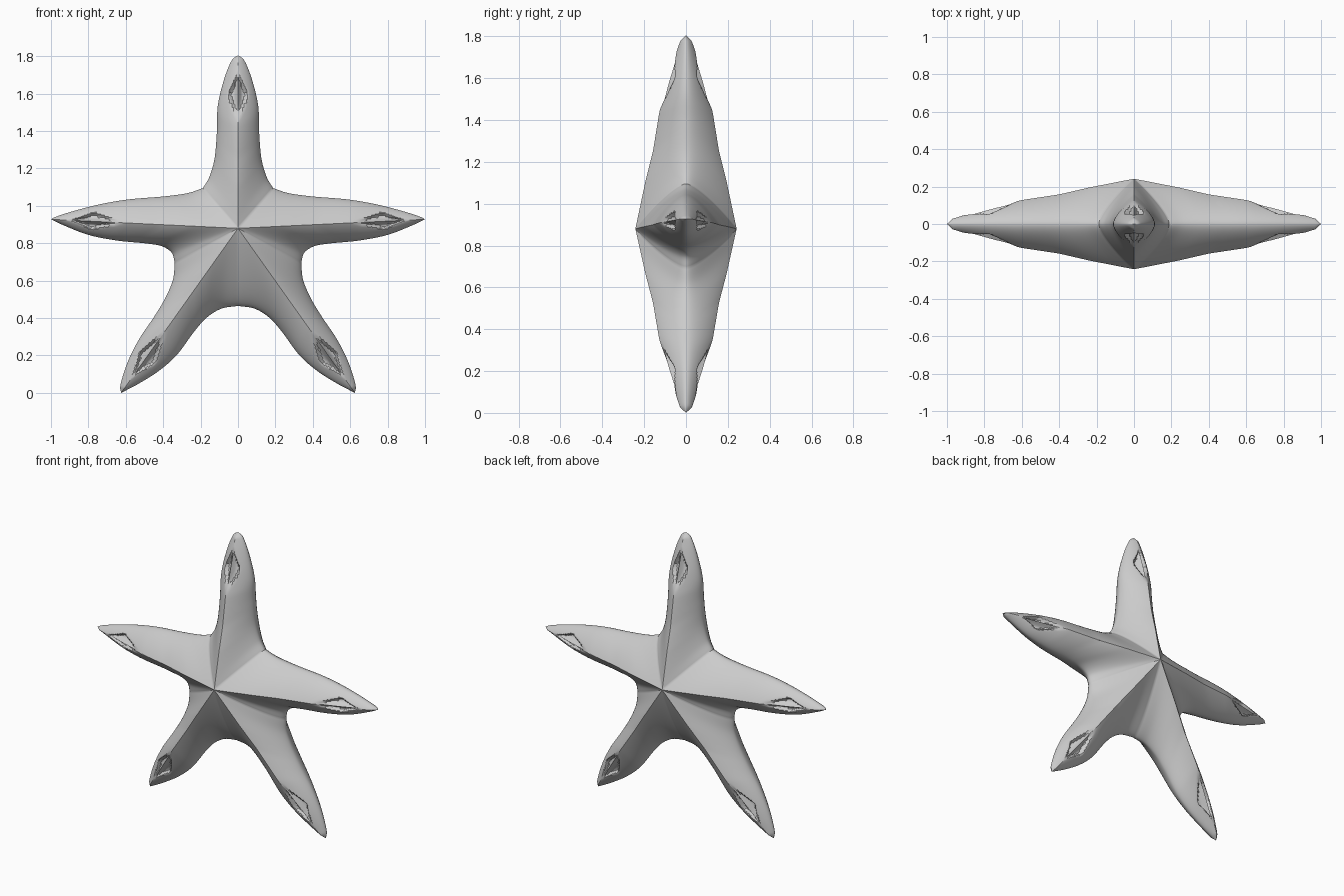
import bpy, bmesh, math
from mathutils import Vector

if "Cube" in bpy.data.objects:
    bpy.data.objects.remove(bpy.data.objects["Cube"])

CENTRE = Vector((0, 0.885))
N, J = 60, 20  # stations along an arm, steps from ridge to rim

# Rim of each half arm (x, z), from the notch between arms out to the tip
HALF_ARMS = [
    # upright arm
    [(.188, 1.10), (.153, 1.16), (.125, 1.26), (.113, 1.40), (.108, 1.54), (.075, 1.68), (.035, 1.78), (0, 1.81)],
    # side arm, upper and lower rim
    [(.188, 1.10), (.27, 1.073), (.40, 1.055), (.58, 1.04), (.73, 1.015), (.87, .98), (.97, .948), (1, .933)],
    [(.338, .70), (.355, .755), (.41, .79), (.50, .805), (.65, .82), (.80, .85), (.93, .90), (1, .933)],
    # leg, outer and inner rim
    [(.338, .70), (.348, .61), (.39, .51), (.45, .41), (.53, .29), (.59, .17), (.628, .05), (.625, .005)],
    [(0, .47), (.09, .455), (.17, .405), (.24, .325), (.325, .21), (.42, .125), (.53, .055), (.625, .005)],
]
# Ridge height against distance along the arm
RIDGE = [(0, .242), (.24, .195), (.4, .158), (.6, .128), (.75, .092), (.9, .05), (.97, .028), (1, 0)]


def lerp_table(table, x):
    for (x0, y0), (x1, y1) in zip(table, table[1:]):
        if x <= x1:
            return y0 + (y1 - y0) * (x - x0) / (x1 - x0)
    return table[-1][1]


def spline(pts, u):
    """Catmull-Rom through the points, u from 0 to 1."""
    p = [Vector(q) for q in pts]
    p = [2 * p[0] - p[1]] + p + [2 * p[-1] - p[-2]]
    k = u * (len(pts) - 1)
    i = min(int(k), len(pts) - 2)
    t = k - i
    a, b, c, d = p[i:i + 4]
    return .5 * (2 * b + (c - a) * t + (2 * a - 5 * b + 4 * c - d) * t * t + (3 * b - a - 3 * c + d) * t ** 3)


def pit(s, t):
    """Diamond-shaped recess near the tip with a low rib along its middle."""
    d = abs(s - .77) / .15 + t / .62
    k = max(0, min(1, (1 - d) * 2.8))
    k = k * k * (3 - 2 * k)
    return .03 * k * (.3 + .7 * min(1, t / .2))


def half_arm_grid(pts):
    axis = Vector(pts[-1]) - CENTRE
    length = axis.length
    axis.normalize()
    p0 = (Vector(pts[0]) - CENTRE).dot(axis)
    grid = []
    for i in range(N + 1):
        rim = spline(pts, i / N)
        p = min(length, (rim - CENTRE).dot(axis))
        q = (p - p0) / (length - p0)
        f = p - p0 * (1 - q) ** 2
        s = min(1, max(0, f / length))
        ridge = CENTRE + axis * (s * length)
        h = lerp_table(RIDGE, s)
        k = .7 - .3 * s  # diamond section at the middle, rounder at the tip
        row = []
        for j in range(J + 1):
            t = math.sin(math.pi / 2 * j / J)
            y = h * (k * (1 - t) + (1 - k) * math.sqrt(max(0, 1 - t * t))) - pit(s, t)
            pos = ridge.lerp(rim, t)
            row.append((pos.x, max(0, y), pos.y))
        grid.append(row)
    return grid


# Starfish body: every half arm, mirrored left-right and front-back
bm = bmesh.new()
for pts in HALF_ARMS:
    grid = half_arm_grid(pts)
    for sx in (1, -1):
        for sy in (1, -1):
            v = [[bm.verts.new((x * sx, y * sy, z)) for x, y, z in row] for row in grid]
            for i in range(N):
                for j in range(J):
                    bm.faces.new((v[i][j], v[i + 1][j], v[i + 1][j + 1], v[i][j + 1]))
bmesh.ops.remove_doubles(bm, verts=bm.verts, dist=.0004)
bmesh.ops.dissolve_degenerate(bm, edges=bm.edges, dist=.0001)
bmesh.ops.recalc_face_normals(bm, faces=bm.faces)
low = min(v.co.z for v in bm.verts)
bmesh.ops.translate(bm, verts=bm.verts, vec=(0, 0, -low))

mesh = bpy.data.meshes.new("starfish_body")
bm.to_mesh(mesh)
bm.free()
body = bpy.data.objects.new("starfish_body", mesh)
bpy.context.collection.objects.link(body)
bpy.context.view_layer.objects.active = body
body.select_set(True)
bpy.ops.object.shade_smooth_by_angle(angle=math.radians(35))
